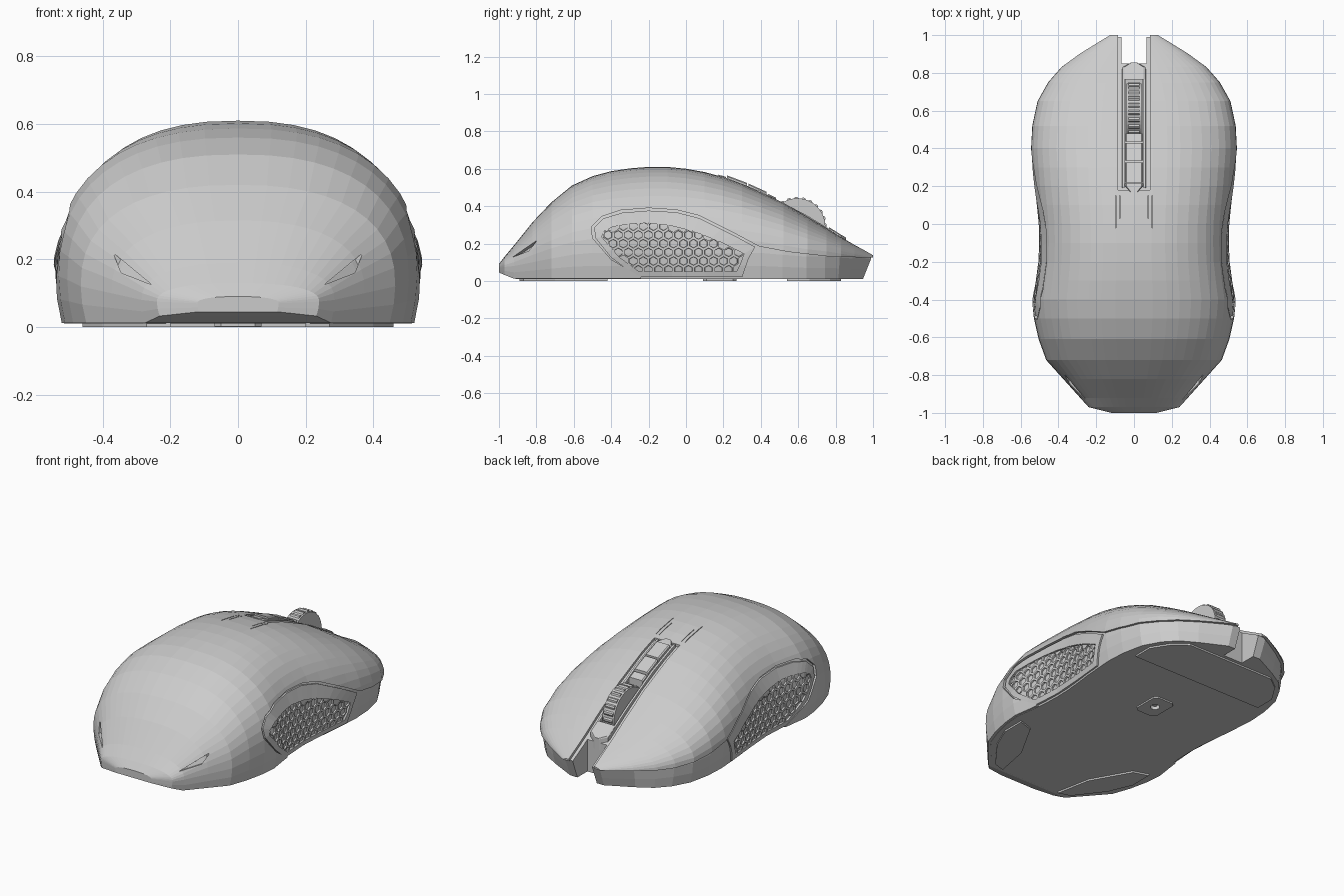
import bpy, bmesh
from math import sin, cos, pi, sqrt
from mathutils import Vector
from mathutils.bvhtree import BVHTree

if "Cube" in bpy.data.objects:
    bpy.data.objects.remove(bpy.data.objects["Cube"])

# y, half width, top height, height of the widest point
SECTIONS = [
    (-1, .12, .09, .07), (-.97, .24, .13, .075), (-.92, .285, .19, .08),
    (-.82, .375, .315, .10), (-.72, .465, .42, .12), (-.61, .505, .51, .14),
    (-.5, .53, .56, .15), (-.4, .54, .587, .15), (-.3, .525, .602, .15),
    (-.2, .512, .61, .15), (-.1, .508, .61, .15), (0, .51, .60, .15),
    (.1, .52, .582, .15), (.2, .532, .555, .15), (.3, .54, .52, .15),
    (.4, .547, .475, .15), (.52, .54, .42, .14), (.65, .512, .345, .13),
    (.75, .455, .285, .13), (.83, .385, .235, .125), (.9, .29, .195, .12),
    (1, .13, .142, .115)]


def top_z(y):
    for a, b in zip(SECTIONS, SECTIONS[1:]):
        if a[0] <= y <= b[0]:
            return a[2] + (b[2] - a[2]) * (y - a[0]) / (b[0] - a[0])
    return SECTIONS[-1][2]


def make(name, verts, faces):
    bm = bmesh.new()
    vs = [bm.verts.new(v) for v in verts]
    for f in faces:
        bm.faces.new([vs[i] for i in f])
    bmesh.ops.recalc_face_normals(bm, faces=bm.faces)
    me = bpy.data.meshes.new(name)
    bm.to_mesh(me)
    bm.free()
    ob = bpy.data.objects.new(name, me)
    bpy.context.collection.objects.link(ob)
    return ob


def loft(name, rings):
    n = len(rings[0])
    faces = [(k * n + i, k * n + (i + 1) % n, (k + 1) * n + (i + 1) % n, (k + 1) * n + i)
             for k in range(len(rings) - 1) for i in range(n)]
    faces += [tuple(range(n)), tuple(range((len(rings) - 1) * n, len(rings) * n))]
    return make(name, [p for r in rings for p in r], faces)


def prism(name, poly, axis, a, b):
    place = {'x': lambda p, t: (t, p[0], p[1]), 'y': lambda p, t: (p[0], t, p[1]),
             'z': lambda p, t: (p[0], p[1], t)}[axis]
    return loft(name, [[place(p, t) for p in poly] for t in (a, b)])


def rect(x0, x1, y0, y1):
    return [(x0, y0), (x1, y0), (x1, y1), (x0, y1)]


def cut(ob, cutter):
    cutter.hide_render = True
    cutter.display_type = 'WIRE'
    m = ob.modifiers.new("cut", 'BOOLEAN')
    m.operation, m.solver, m.object = 'DIFFERENCE', 'EXACT', cutter


def hull(name, inset, y_scale, floor, slant):
    rings = []
    for y, w, zt, zm in SECTIONS:
        w, zt = w - inset, max(zt - inset, zm + .008)
        zb = max(floor, .045 - (y + 1) * .42)
        ring = []
        for i in range(25):
            c, s = cos(pi * i / 24), sin(pi * i / 24)
            ring.append((w * abs(c) ** (2 / 2.4) * (1 if c > 0 else -1),
                         zm + (zt - zm) * max(s, 0) ** (2 / 2.4)))
        low = [(.99 * w, (zm + zb) / 2), (.965 * w, zb)]
        ring += [(-x, z) for x, z in low] + low[::-1]
        back = max(0, (y - .8) / .2) * slant
        rings.append([(x, y * y_scale - back * max(0, .12 - z), z) for x, z in ring])
    return loft(name, rings)


# Outer shell over a slightly smaller inner body
shell = hull("upper_shell", 0, 1, .012, 0)
core = hull("lower_body", .014, .99, .01, .4)
bvh = BVHTree.FromPolygons([v.co for v in core.data.vertices],
                           [tuple(p.vertices) for p in core.data.polygons])

# Shell is removed below the seam and around the side grips
seam = [(-.24, -.05), (-.24, .02), (-.4, .115), (-.5, .23), (-.505, .29), (-.45, .345),
        (-.35, .378), (-.2, .39), (-.05, .38), (.07, .35), (.25, .26), (.39, .185),
        (.55, .155), (.77, .13), (1.1, .122), (1.1, -.05)]
cut(shell, prism("seam_cutter", seam, 'x', -1, 1))
cut(shell, prism("button_gap_cutter", rect(-.085, .085, .18, 1.1), 'z', -.1, 1))
cut(core, prism("front_notch_cutter", rect(-.065, .065, .85, 1.1), 'z', -.1, 1))
cut(core, prism("wheel_well_cutter", rect(-.046, .046, .48, .765), 'z', .12, 1))
for s in (-1, 1):
    for x, y0 in ((.075, .03), (.097, -.02)):
        cut(shell, prism("slit_cutter", rect(s * x - .002, s * x + .002, y0, .15),
                         'z', .5, 1))
    fold = [(s * .255, .125), (s * .37, .22), (s * .345, .16)]
    cut(shell, prism("tail_fold_cutter", fold, 'y', -1.1, -.8))


# Side grips: raised frame and honeycomb laid on the body
def on_side(s, y, z, off):
    hit = bvh.ray_cast(Vector((s * 2, y, z)), Vector((-s, 0, 0)))[0]
    return (hit.x + s * off, y, z)


def refine(poly, n=3):
    return [(a[0] + (b[0] - a[0]) * k / n, a[1] + (b[1] - a[1]) * k / n)
            for a, b in zip(poly, poly[1:] + poly[:1]) for k in range(n)]


def inside(y, z, poly):
    r = False
    for a, b in zip(poly, poly[1:] + poly[:1]):
        if (a[1] > z) != (b[1] > z) and y < a[0] + (b[0] - a[0]) * (z - a[1]) / (b[1] - a[1]):
            r = not r
    return r


outer = [(-.26, .02), (-.4, .125), (-.485, .23), (-.49, .285), (-.44, .335), (-.34, .365),
         (-.2, .376), (-.05, .367), (.07, .336), (.25, .247), (.37, .182), (.335, .12), (.3, .02)]
inner = [(-.25, .05), (-.36, .13), (-.45, .235), (-.44, .265), (-.39, .29), (-.3, .305),
         (-.2, .31), (-.08, .295), (.04, .265), (.18, .21), (.31, .145), (.29, .09), (.27, .05)]
R = .031
for s, side in ((1, "right"), (-1, "left")):
    o, q = refine(outer), refine(inner)
    n = len(o)
    rows = [(o, -.004), (o, .010), (q, .012), (q, -.004)]
    verts = [on_side(s, y, z, d) for loop, d in rows for y, z in loop]
    faces = [(k * n + i, k * n + (i + 1) % n, (k + 1) * n + (i + 1) % n, (k + 1) * n + i)
             for k in range(3) for i in range(n)]
    make(side + "_grip_frame", verts, faces)
    verts, faces = [], []
    for r in range(7):
        for c in range(18):
            cy = -.47 + (c + .5 * (r % 2)) * R * sqrt(3)
            cz = .06 + r * R * 1.5
            if not inside(cy, cz, inner):
                continue
            b = len(verts)
            for rad, off in ((R, .009), (R * .76, .009), (R * .7, -.002)):
                for k in range(6):
                    a = pi / 6 + k * pi / 3
                    verts.append(on_side(s, cy + rad * cos(a), cz + rad * sin(a), off))
            faces += [(b + t * 6 + k, b + t * 6 + (k + 1) % 6, b + t * 6 + 6 + (k + 1) % 6,
                       b + t * 6 + 6 + k) for t in range(2) for k in range(6)]
    make(side + "_grip_honeycomb", verts, faces)


# Centre strip between the buttons, following the slope of the top
def slab(name, stations, rise, x=0):
    rings = []
    for y, w in stations:
        z = top_z(y) + rise
        rings.append([(x - w, y, z - .07), (x + w, y, z - .07), (x + w, y, z - .006),
                      (x + w * .85, y, z), (x - w * .85, y, z), (x - w, y, z - .006)])
    return loft(name, rings)


for s in (-1, 1):
    slab("strip_rail", [(.19, .007), (.4, .007), (.65, .007), (.82, .007)], .004, s * .056)
slab("strip_rear_cap", [(.17, .02), (.2, .047), (.215, .047)], .006)
slab("rear_mode_button", [(.22, .046), (.325, .046)], .016)
slab("front_mode_button", [(.335, .046), (.43, .046)], .016)
slab("strip_wheel_rest", [(.438, .046), (.48, .046)], .008)
slab("strip_front_cap", [(.765, .06), (.83, .06), (.855, .015)], .012)

# Scroll wheel with ribbed tread
tread = [((.157 if i % 4 < 2 else .148) * cos(2 * pi * i / 96) + .595,
          (.157 if i % 4 < 2 else .148) * sin(2 * pi * i / 96) + .292) for i in range(96)]
rim = [(.595 + .15 * cos(2 * pi * i / 40), .292 + .15 * sin(2 * pi * i / 40)) for i in range(40)]
prism("scroll_wheel_tread", tread, 'x', -.03, .03)
prism("scroll_wheel_rim", rim, 'x', -.039, .039)

# Glide feet and sensor underneath
half = [(.44, .54), (.44, .66), (.37, .77), (.29, .83), (.09, .83)]
prism("front_glide_foot", half + [(-x, y) for x, y in half[::-1]], 'z', 0, .014)
for s, side in ((1, "right"), (-1, "left")):
    foot = [(.2, -.89), (.27, -.87), (.4, -.7), (.46, -.56), (.46, -.42), (.37, -.45), (.24, -.68)]
    prism(side + "_rear_glide_foot", [(s * x, y) for x, y in foot], 'z', 0, .014)
plate = [(.05, .09), (.07, .11), (.07, .25), (.05, .27)]
plate = prism("sensor_plate", plate + [(-x, y) for x, y in plate[::-1]], 'z', .001, .014)
circle = [(.026 * cos(2 * pi * i / 20), .18 + .026 * sin(2 * pi * i / 20)) for i in range(20)]
hole = prism("sensor_hole_cutter", circle, 'z', -.02, .05)
cut(plate, hole)
cut(core, hole)
prism("sensor_lens", [(x * .5, .18 + (y - .18) * .5) for x, y in circle], 'z', .012, .06)
